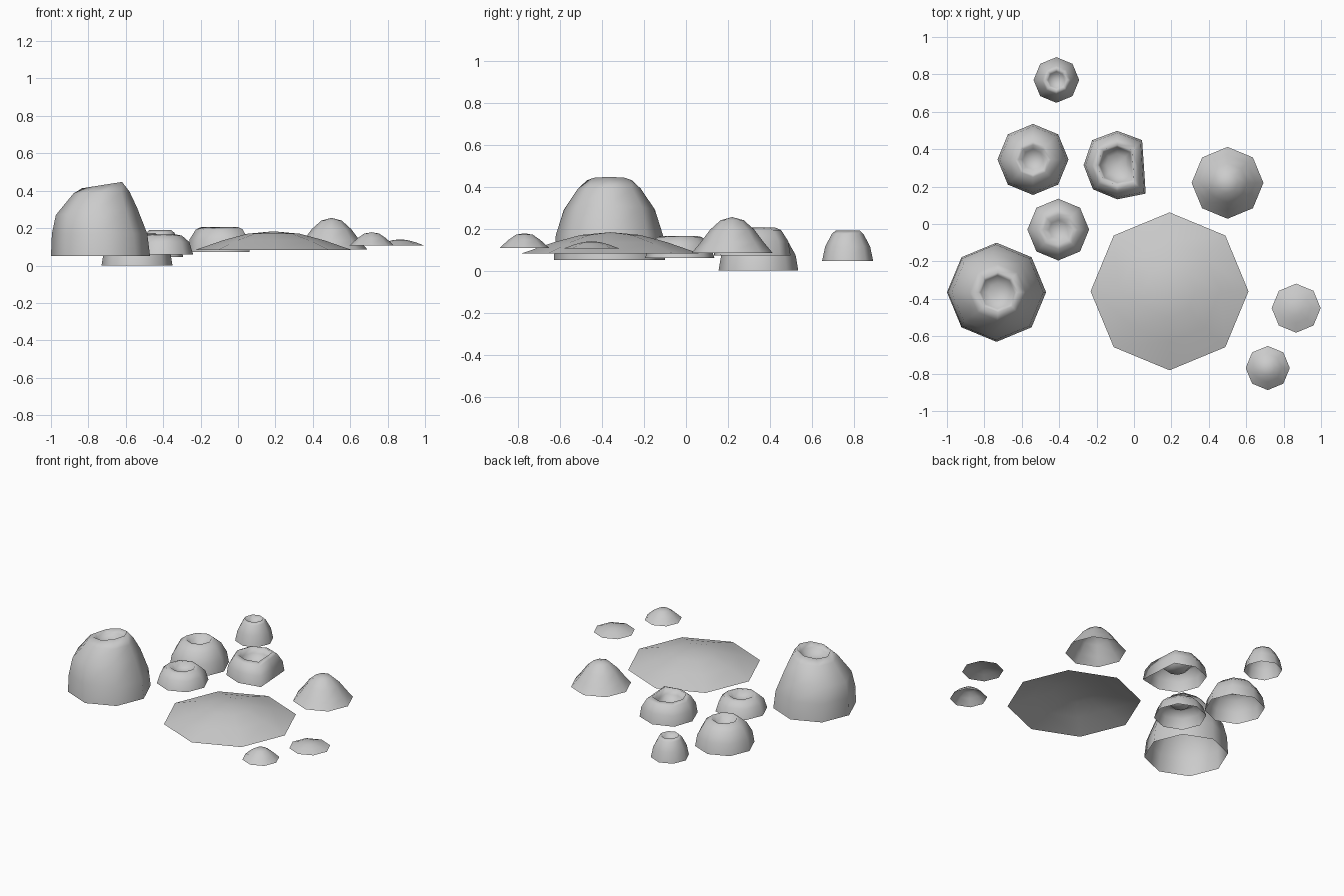
import bpy, math

SIDES = 8


def mound(name, x, y, rings, shape=None):
    """Open-bottomed octagonal shell. Each ring is (radius, z, x shift, right-hand rise);
    radius 0 closes the shell with one point. shape scales the radius per corner."""
    verts, faces, prev = [], [], None
    for ring in rings:
        r, z, dx, rise = (tuple(ring) + (0, 0))[:4]
        start = len(verts)
        if r == 0:
            verts.append((x + dx, y, z))
            faces += [(prev + i, prev + (i + 1) % SIDES, start) for i in range(SIDES)]
            break
        for i in range(SIDES):
            a = 2 * math.pi * i / SIDES
            k = shape[i] if shape else 1
            verts.append((x + dx + r * k * math.cos(a), y + r * k * math.sin(a), z + rise * math.cos(a)))
        if prev is not None:
            for i in range(SIDES):
                j = (i + 1) % SIDES
                faces.append((prev + i, prev + j, start + j, start + i))
        prev = start
    me = bpy.data.meshes.new(name)
    me.from_pydata(verts, [], faces)
    me.update()
    me.polygons.foreach_set("use_smooth", [True] * len(me.polygons))
    ob = bpy.data.objects.new(name, me)
    bpy.context.collection.objects.link(ob)
    return ob


# tall volcano with tilted crater
mound("tall_volcano", -0.735, -0.365,
      [(0.265, 0.05), (0.255, 0.17, -0.005), (0.217, 0.29, -0.022, 0.02), (0.15, 0.39, 0.005, 0.005),
       (0.107, 0.43, 0.008, 0.017), (0.09, 0.40, 0.005, 0.012), (0.05, 0.375, 0.005), (0, 0.37, 0.005)])

# smaller craters
mound("wide_crater", -0.54, 0.345,
      [(0.19, 0.0), (0.177, 0.075), (0.14, 0.14), (0.095, 0.175), (0.078, 0.175), (0.055, 0.135), (0, 0.125)])
mound("low_crater", -0.405, -0.03,
      [(0.165, 0.06), (0.145, 0.125), (0.105, 0.16), (0.08, 0.165), (0.05, 0.135), (0, 0.125)])
mound("narrow_crater", -0.415, 0.77,
      [(0.122, 0.045), (0.107, 0.115), (0.075, 0.175), (0.058, 0.19), (0.045, 0.165), (0, 0.15)])

# broken crater with a notch on the right side
mound("broken_crater", -0.09, 0.315,
      [(0.183, 0.072), (0.172, 0.14), (0.138, 0.193), (0.108, 0.206), (0.095, 0.165), (0.06, 0.13), (0, 0.125)],
      shape=[0.78, 1.03, 1, 1.03, 0.98, 1.0, 1.0, 1.18])

# closed hills
mound("pointed_hill", 0.50, 0.22,
      [(0.192, 0.085), (0.15, 0.135), (0.105, 0.195), (0.055, 0.24), (0, 0.255)])
mound("broad_dome", 0.19, -0.36,
      [(0.422, 0.082), (0.27, 0.135), (0.14, 0.17), (0, 0.183)])
mound("small_hill", 0.715, -0.77,
      [(0.118, 0.108), (0.075, 0.147), (0.04, 0.171), (0, 0.178)])
mound("small_dome", 0.867, -0.45,
      [(0.131, 0.106), (0.08, 0.125), (0.04, 0.136), (0, 0.14)])
